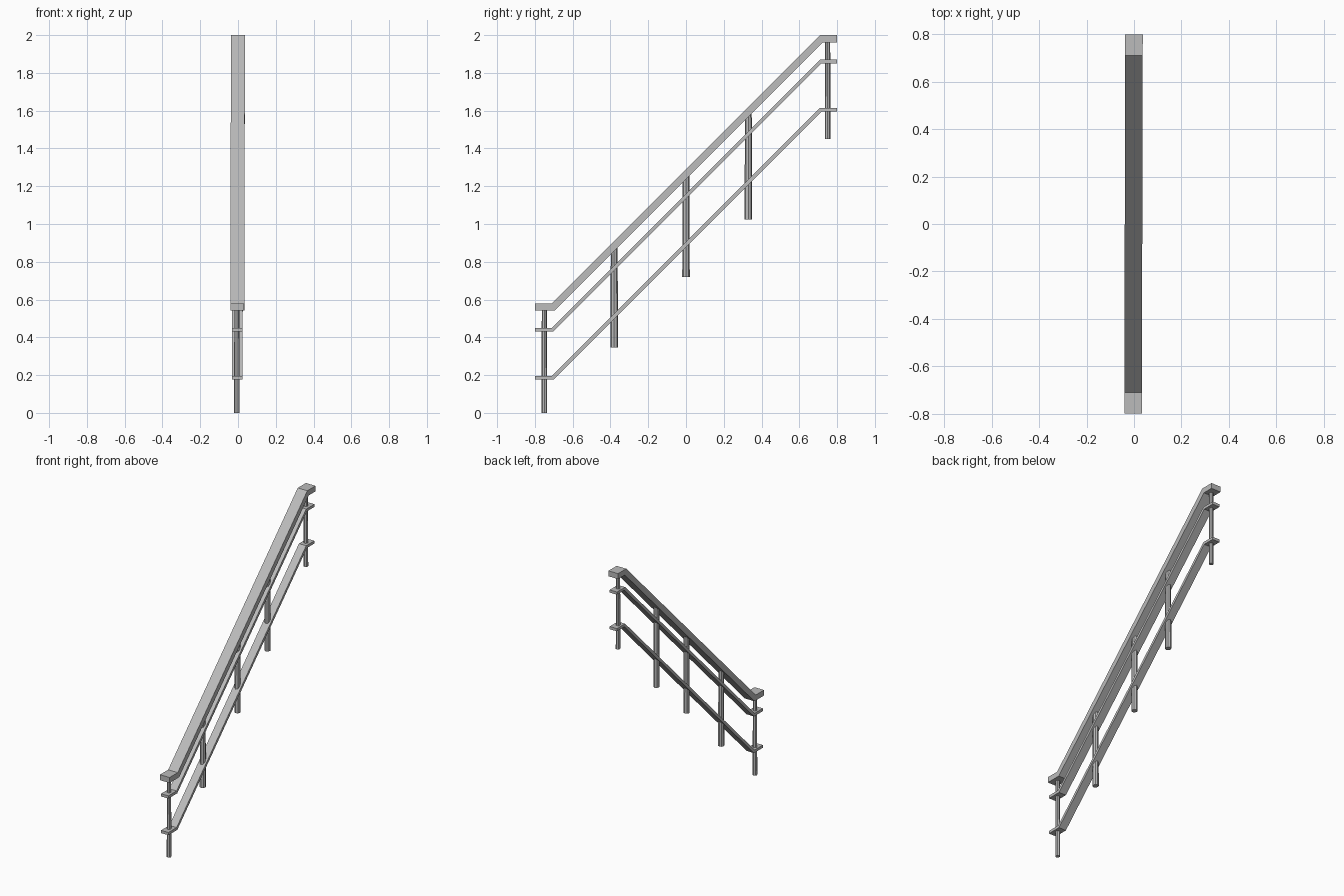
import bpy
import bmesh
from mathutils import Vector

cube = bpy.data.objects.get("Cube")
if cube:
    bpy.data.objects.remove(cube, do_unlink=True)

GREY = (0.5, 0.5, 0.5, 1)
metal = bpy.data.materials.new("grey metal")
metal.use_nodes = True
metal.diffuse_color = GREY
metal.node_tree.nodes["Principled BSDF"].inputs["Base Color"].default_value = GREY


def finish(bm, name):
    bmesh.ops.recalc_face_normals(bm, faces=bm.faces[:])
    mesh = bpy.data.meshes.new(name)
    bm.to_mesh(mesh)
    bm.free()
    mesh.materials.append(metal)
    obj = bpy.data.objects.new(name, mesh)
    bpy.context.collection.objects.link(obj)
    return obj


def lean(y):
    """Slight sideways drift of the railing from the lower to the upper end."""
    return -0.002 + 0.0025 * y


def rail(name, top, thick, width):
    """Side profile with level ends and a 45 degree run, extruded across x."""
    rise = 1.42
    profile = [(-0.8, top), (-0.71, top), (0.71, top + rise), (0.8, top + rise),
               (0.8, top + rise - thick), (0.71 + thick * 0.41, top + rise - thick),
               (-0.71 + thick * 0.41, top - thick), (-0.8, top - thick)]
    bm = bmesh.new()
    face = bm.faces.new([bm.verts.new((lean(y) - width / 2, y, z)) for y, z in profile])
    out = bmesh.ops.extrude_face_region(bm, geom=[face])
    verts = [v for v in out["geom"] if isinstance(v, bmesh.types.BMVert)]
    bmesh.ops.translate(bm, verts=verts, vec=Vector((width, 0, 0)))
    return finish(bm, name)


def post(name, y, bottom, top, radius):
    """Eight-sided upright."""
    bm = bmesh.new()
    bmesh.ops.create_cone(bm, cap_ends=True, segments=8, radius1=radius,
                          radius2=radius * 0.9, depth=top - bottom)
    bmesh.ops.translate(bm, verts=bm.verts[:],
                        vec=Vector((lean(y) - 0.002, y, (top + bottom) / 2)))
    return finish(bm, name)


# Handrail and the two thinner rails below it
rail("handrail", 0.58, 0.038, 0.074)
rail("middle_rail", 0.45, 0.019, 0.056)
rail("lower_rail", 0.195, 0.019, 0.056)

# Slim end posts
post("bottom_post", -0.75, 0, 0.55, 0.015)
post("top_post", 0.75, 1.45, 1.97, 0.015)

# Thicker posts along the slope, ending inside the handrail
for name, y, bottom in (("lower_post", -0.38, 0.345),
                        ("centre_post", 0, 0.72),
                        ("upper_post", 0.33, 1.025)):
    post(name, y, bottom, y + 1.26, 0.02)
